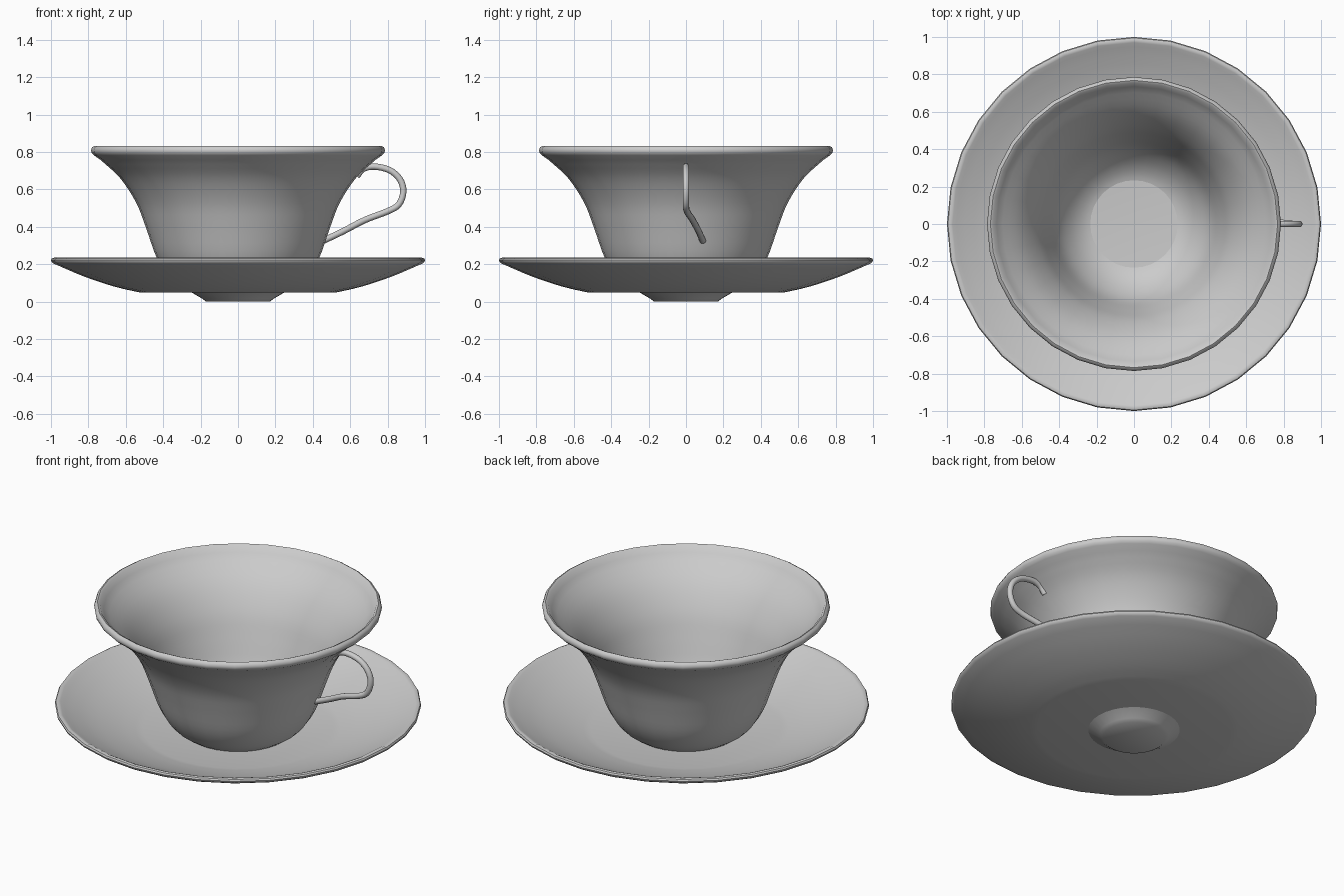
import bpy, bmesh, math
from mathutils import Vector

if "Cube" in bpy.data.objects:
    bpy.data.objects.remove(bpy.data.objects["Cube"])


def smooth_path(pts, steps=4):
    """Catmull-Rom curve through the points."""
    p = [Vector(q) for q in pts]
    p = [2 * p[0] - p[1]] + p + [2 * p[-1] - p[-2]]
    out = []
    for a, b, c, d in zip(p, p[1:], p[2:], p[3:]):
        for i in range(steps):
            t = i / steps
            out.append(0.5 * (2 * b + (c - a) * t + (2 * a - 5 * b + 4 * c - d) * t * t
                              + (3 * b - a - 3 * c + d) * t ** 3))
    return out + [p[-2]]


def lathe(name, profile, segments=32):
    """Revolve (r, z) points round the z axis."""
    bm = bmesh.new()
    verts = [bm.verts.new((r, 0, z)) for r, z in profile]
    edges = [bm.edges.new(e) for e in zip(verts, verts[1:])]
    bmesh.ops.spin(bm, geom=verts + edges, cent=(0, 0, 0), axis=(0, 0, 1),
                   angle=2 * math.pi, steps=segments, use_duplicate=False)
    bmesh.ops.remove_doubles(bm, verts=bm.verts, dist=0.0005)
    bmesh.ops.recalc_face_normals(bm, faces=bm.faces)
    finish(name, bm)


def finish(name, bm):
    mesh = bpy.data.meshes.new(name)
    bm.to_mesh(mesh)
    bm.free()
    obj = bpy.data.objects.new(name, mesh)
    bpy.context.collection.objects.link(obj)
    bpy.ops.object.select_all(action='DESELECT')
    obj.select_set(True)
    bpy.context.view_layer.objects.active = obj
    bpy.ops.object.shade_smooth_by_angle(angle=math.radians(40))


# Cup: foot, flared outer wall, rolled lip, inner wall, flat floor
outer = smooth_path([(0.25, 0.05), (0.30, 0.075), (0.37, 0.13), (0.435, 0.235),
                     (0.492, 0.395), (0.545, 0.53), (0.63, 0.66), (0.735, 0.758)])
lip = [(0.77, 0.782), (0.783, 0.795), (0.786, 0.81), (0.78, 0.825), (0.768, 0.832),
       (0.755, 0.826)]
inner = smooth_path([(0.735, 0.795), (0.61, 0.675), (0.522, 0.54), (0.467, 0.40),
                     (0.41, 0.245), (0.345, 0.15), (0.27, 0.09), (0.185, 0.06)])
lathe("cup", [(0, 0), (0.17, 0), (0.19, 0.015)] + outer + lip + inner + [(0, 0.06)])

# Saucer: flat base, sloping bowl, rounded edge
under = smooth_path([(0.53, 0.05), (0.66, 0.08), (0.82, 0.133), (0.985, 0.203)], 3)
edge = [(0.997, 0.212), (1.0, 0.222), (0.995, 0.231), (0.983, 0.235), (0.97, 0.23)]
upper = smooth_path([(0.95, 0.219), (0.81, 0.157), (0.65, 0.105), (0.52, 0.075)], 3)
lathe("saucer", [(0, 0.05)] + under + edge + upper + [(0, 0.075)])

# Handle: round tube whose lower end sweeps sideways into the cup wall
path = smooth_path([(0.635, 0, 0.67), (0.67, 0, 0.71), (0.73, 0, 0.722), (0.81, 0, 0.703),
                    (0.865, 0, 0.655), (0.884, 0, 0.59), (0.86, 0, 0.52),
                    (0.80, 0.005, 0.483), (0.68, 0.035, 0.437), (0.56, 0.068, 0.375),
                    (0.455, 0.09, 0.325)])
bm = bmesh.new()
rings = []
for i, p in enumerate(path):
    tangent = (path[min(i + 1, len(path) - 1)] - path[max(i - 1, 0)]).normalized()
    n = tangent.cross(Vector((0, 1, 0))).normalized()
    b = tangent.cross(n)
    rings.append([bm.verts.new(p + 0.017 * (math.cos(a) * n + math.sin(a) * b))
                  for a in (2 * math.pi * k / 12 for k in range(12))])
for r0, r1 in zip(rings, rings[1:]):
    for k in range(12):
        j = (k + 1) % 12
        bm.faces.new((r0[k], r0[j], r1[j], r1[k]))
bm.faces.new(rings[0])
bm.faces.new(rings[-1])
bmesh.ops.recalc_face_normals(bm, faces=bm.faces)
finish("handle", bm)
